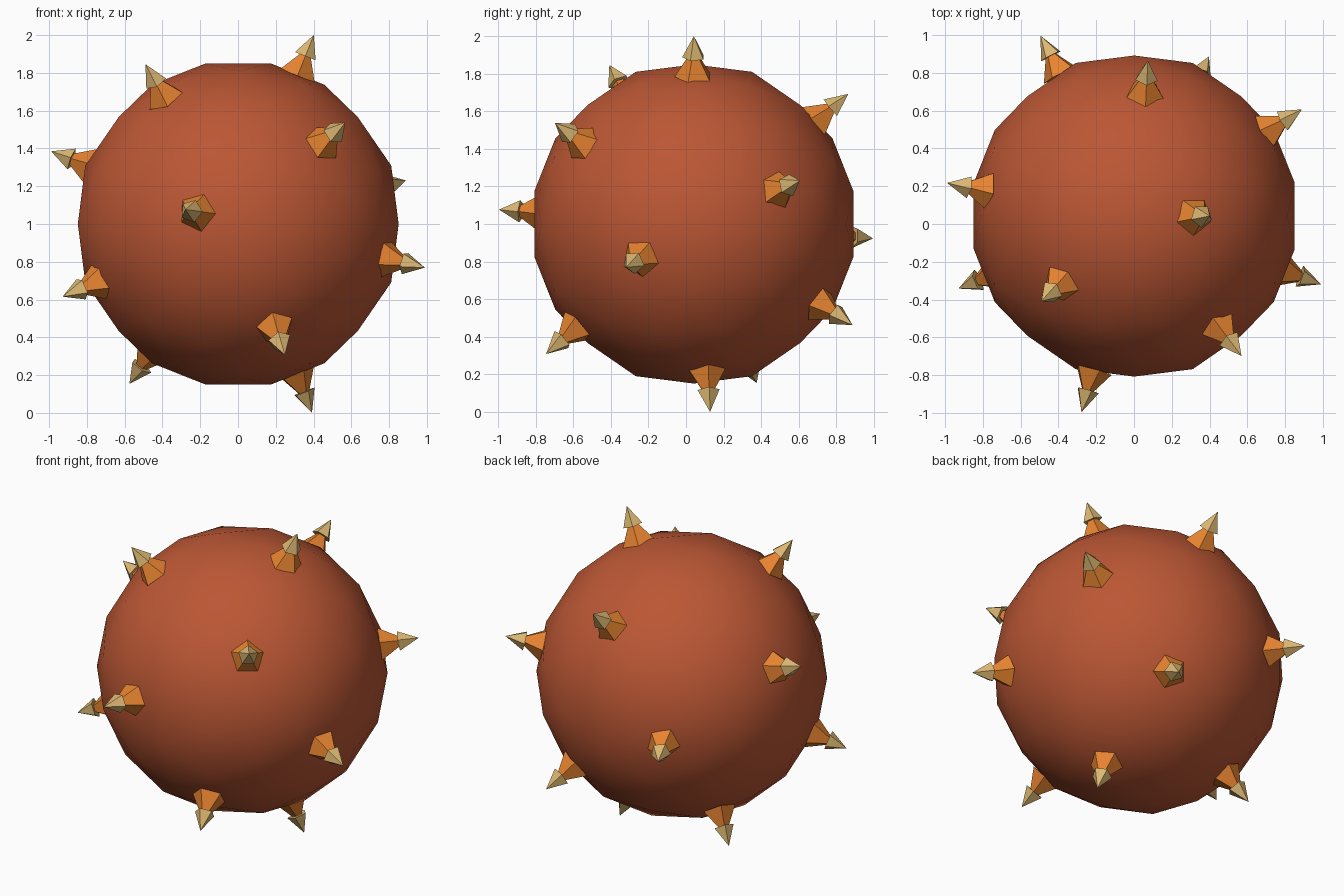
import bpy, bmesh
from math import sqrt, pi, sin, cos
from itertools import combinations
from mathutils import Vector, Matrix

if "Cube" in bpy.data.objects:
    bpy.data.objects.remove(bpy.data.objects["Cube"])

R = 0.867        # body radius
TIP = 1.0769     # distance from centre to spike point
COUNT = 14


def material(name, rgb):
    m = bpy.data.materials.new(name)
    m.diffuse_color = (*rgb, 1)
    m.use_nodes = True
    m.node_tree.nodes["Principled BSDF"].inputs["Base Color"].default_value = m.diffuse_color
    return m


def add_object(name, bm, mat, smooth=False):
    bmesh.ops.recalc_face_normals(bm, faces=bm.faces[:])
    for f in bm.faces:
        f.smooth = smooth
    me = bpy.data.meshes.new(name)
    bm.to_mesh(me)
    bm.free()
    me.materials.append(mat)
    ob = bpy.data.objects.new(name, me)
    bpy.context.collection.objects.link(ob)
    return ob


# Spike directions: golden-angle spiral over the sphere
dirs = []
for i in range(COUNT):
    h = 1 - (2 * i + 1) / COUNT
    r, a = sqrt(1 - h * h), i * pi * (3 - sqrt(5))
    dirs.append(Vector((r * cos(a), -r * sin(a), h)))


def mid(axis):
    return TIP * (max(d[axis] for d in dirs) + min(d[axis] for d in dirs)) / 2


centre = Vector((-mid(0), -mid(1), 1.0))

body_mat = material("rust", (0.50, 0.095, 0.035))
stem_mat = material("orange", (0.80, 0.23, 0.03))
tip_mat = material("tan", (0.72, 0.48, 0.17))

# Body: icosahedron with each edge split in three, pushed out to a sphere
t = (1 + sqrt(5)) / 2
ico = [Vector(p) for a in (-1, 1) for b in (-t, t)
       for p in ((a, 0, b), (b, a, 0), (0, b, a))]
bm = bmesh.new()
for tri in combinations(ico, 3):
    if all((p - q).length < 2.1 for p, q in combinations(tri, 2)):
        for i in range(4):
            for j in range(4 - i):
                p = tri[0] * i + tri[1] * j + tri[2] * (3 - i - j)
                bm.verts.new(centre + p.normalized() * R)
bmesh.ops.remove_doubles(bm, verts=bm.verts[:], dist=0.001)
bmesh.ops.convex_hull(bm, input=bm.verts[:])
add_object("body", bm, body_mat, smooth=True)


# Five-sided cone pointing outward along a direction
def cone(name, d, start, end, radius, mat):
    bm = bmesh.new()
    rot = Vector((0, 0, 1)).rotation_difference(d).to_matrix().to_4x4()
    m = (Matrix.Translation(centre + d * (start + end) / 2) @ rot
         @ Matrix.Rotation(pi, 4, 'Z'))
    bmesh.ops.create_cone(bm, cap_ends=True, segments=5, radius1=radius,
                          radius2=0, depth=end - start, matrix=m)
    bmesh.ops.remove_doubles(bm, verts=bm.verts[:], dist=0.0001)
    add_object(name, bm, mat)


# Spikes: wide stem with a pale arrow tip
for i, d in enumerate(dirs):
    cone(f"spike_stem_{i + 1}", d, 0.845, 1.01, 0.103, stem_mat)
    cone(f"spike_tip_{i + 1}", d, 0.957, TIP, 0.062, tip_mat)
